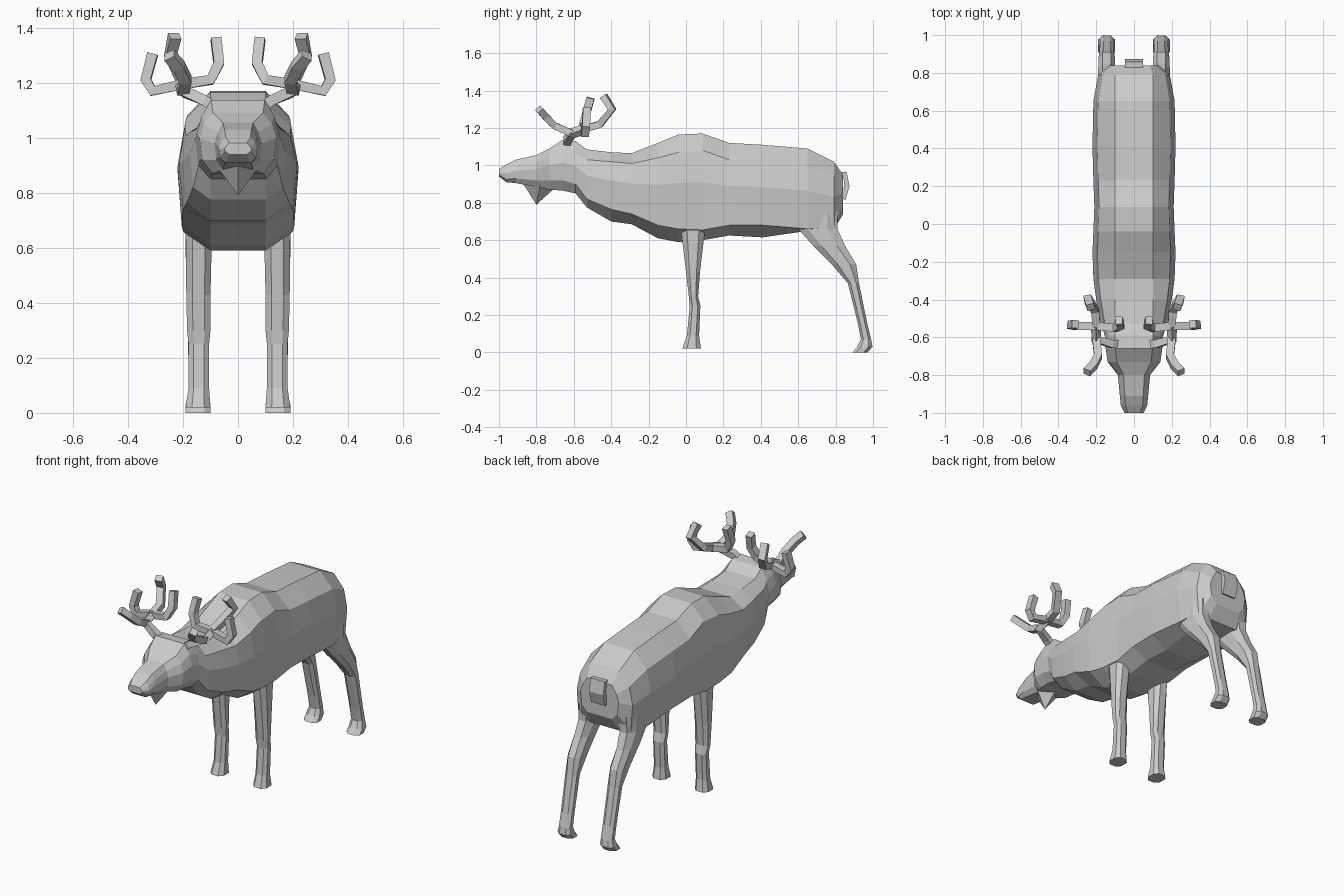
import bpy, bmesh
from mathutils import Vector

if "Cube" in bpy.data.objects:
    bpy.data.objects.remove(bpy.data.objects["Cube"])


def make_object(name, bm, mirror=False):
    bmesh.ops.recalc_face_normals(bm, faces=bm.faces)
    mesh = bpy.data.meshes.new(name)
    bm.to_mesh(mesh)
    bm.free()
    ob = bpy.data.objects.new(name, mesh)
    bpy.context.collection.objects.link(ob)
    if mirror:
        ob.modifiers.new("mirror", 'MIRROR').use_axis[0] = True
    return ob


def loft(bm, rings):
    loops = [[bm.verts.new(p) for p in ring] for ring in rings]
    for a, b in zip(loops, loops[1:]):
        n = len(a)
        for i in range(n):
            j = (i + 1) % n
            bm.faces.new((a[i], a[j], b[j], b[i]))
    bm.faces.new(loops[0])
    bm.faces.new(loops[-1])


def sweep(bm, path, half_w, half_h, end=1.0):
    # rectangular bar following a path, scaled towards its end
    pts = [Vector(p) for p in path]
    rings = []
    side = None
    for i, p in enumerate(pts):
        d0 = (p - pts[max(i - 1, 0)]).normalized()
        d1 = (pts[min(i + 1, len(pts) - 1)] - p).normalized()
        t = (d0 + d1).normalized()
        if side is None:
            ref = Vector((1, 0, 0)) if abs(t.x) < 0.7 else Vector((0, 1, 0))
            side = ref
        side = (side - t * side.dot(t)).normalized()
        up = t.cross(side)
        s = 1 + (end - 1) * i / (len(pts) - 1)
        rings.append([p + side * a * half_w * s + up * b * half_h * s
                      for a, b in ((1, 1), (-1, 1), (-1, -1), (1, -1))])
    loft(bm, rings)


# Body, neck and head: y, top, upper, lower, bottom heights, half width
stations = [
    (-1.00, .98, .968, .95, .94, .05), (-.96, 1.005, .98, .925, .91, .07),
    (-.91, 1.03, 1.0, .93, .905, .075), (-.80, 1.055, 1.02, .92, .885, .085),
    (-.73, 1.09, 1.05, .92, .87, .14), (-.66, 1.137, 1.08, .92, .865, .15),
    (-.59, 1.13, 1.06, .90, .85, .155), (-.53, 1.085, 1.03, .82, .775, .175),
    (-.40, 1.07, 1.02, .765, .70, .20), (-.29, 1.065, 1.01, .74, .685, .215),
    (-.15, 1.12, 1.04, .68, .61, .22), (-.04, 1.165, 1.07, .66, .59, .215),
    (.09, 1.17, 1.08, .655, .60, .21), (.23, 1.12, 1.03, .68, .625, .215),
    (.41, 1.11, 1.02, .68, .615, .22), (.65, 1.09, 1.0, .66, .65, .215),
    (.79, 1.02, .94, .67, .655, .19), (.84, .95, .90, .78, .74, .13)]
rings = []
for y, top, upper, lower, bottom, w in stations:
    inner = min(.1, .65 * w)
    half = [(inner, top), (.88 * w, upper), (w, .6 * upper + .4 * lower),
            (.93 * w, lower), (inner, bottom)]
    rings.append([(x, y, z) for x, z in half] +
                 [(-x, y, z) for x, z in reversed(half)])
bm = bmesh.new()
loft(bm, rings)
make_object("body_and_head", bm)

# Beard under the jaw
bm = bmesh.new()
base = [bm.verts.new(p) for p in ((0, -.87, .90), (.08, -.78, .90),
                                  (0, -.70, .88), (-.08, -.78, .90))]
tip = bm.verts.new((0, -.80, .79))
bm.faces.new(base)
for i in range(4):
    bm.faces.new((base[i], base[(i + 1) % 4], tip))
make_object("beard", bm)


# Legs: octagonal sections given as z, front y, back y, inner x, outer x
def leg(name, sections):
    rings = []
    for z, y0, y1, x0, x1 in sections:
        cx, cy, hx, hy = (x0 + x1) / 2, (y0 + y1) / 2, (x1 - x0) / 2, (y1 - y0) / 2
        c = .5
        rings.append([(cx + a * hx, cy + b * hy, z) for a, b in
                      ((1, c), (c, 1), (-c, 1), (-1, c), (-1, -c), (-c, -1), (c, -1), (1, -c))])
    bm = bmesh.new()
    loft(bm, rings)
    make_object(name, bm, mirror=True)


leg("front_legs", [
    (.72, -.03, .105, .095, .20), (.64, -.025, .10, .095, .19), (.43, 0, .075, .10, .188),
    (.30, .015, .065, .10, .185), (.25, .02, .077, .105, .18), (.09, .005, .07, .105, .18),
    (.02, -.02, .08, .10, .19)])
leg("hind_legs", [
    (.76, .60, .81, .08, .19), (.66, .60, .81, .09, .19), (.57, .68, .85, .10, .19),
    (.47, .78, .91, .10, .188), (.37, .865, .925, .105, .183), (.15, .92, .97, .105, .18),
    (.07, .935, .99, .105, .18), (.03, .915, .997, .10, .19), (0, .89, .97, .10, .19)])

# Tail
bm = bmesh.new()
sweep(bm, [(0, .80, .95), (0, .85, .955), (0, .86, .89), (0, .84, .82)], .048, .014)
make_object("tail", bm)

# Antlers: a beam with branching tines
fork, hub = (.2, -.61, 1.17), (.2, -.54, 1.195)
tines = [
    [(.07, -.635, 1.10), (.12, -.635, 1.135), fork, hub],
    [fork, (.19, -.70, 1.21), (.215, -.75, 1.26), (.25, -.785, 1.30)],
    [hub, (.31, -.54, 1.17), (.335, -.535, 1.21), (.31, -.53, 1.305)],
    [hub, (.10, -.55, 1.21), (.07, -.535, 1.27), (.08, -.51, 1.36)],
    [hub, (.205, -.46, 1.22), (.245, -.395, 1.30), (.23, -.44, 1.37)]]
bm = bmesh.new()
for path in tines:
    sweep(bm, path, .021, .019)
make_object("antlers", bm, mirror=True)
